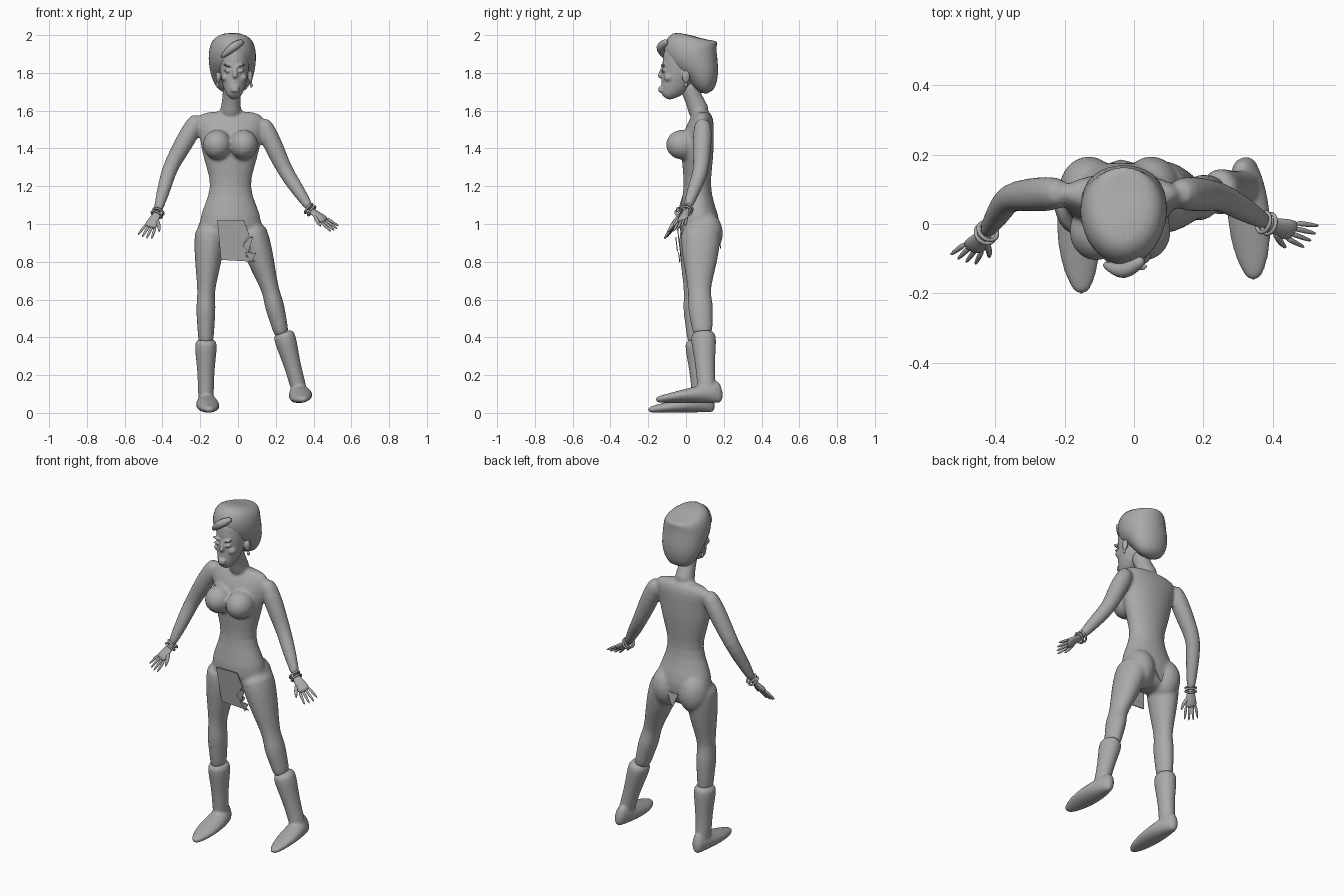
import bpy, bmesh, math
from mathutils import Vector, Matrix

cube = bpy.data.objects.get("Cube")
if cube:
    bpy.data.objects.remove(cube, do_unlink=True)

grey = bpy.data.materials.new("clay_grey")
grey.use_nodes = True
grey.diffuse_color = (0.4, 0.4, 0.4, 1)
grey.node_tree.nodes["Principled BSDF"].inputs["Base Color"].default_value = grey.diffuse_color


def loft(bm, rings, sides=12, across=(1, 0, 0)):
    """Skin ellipses given as (centre, radius across, other radius) along their path."""
    centres = [Vector(ring[0]) for ring in rings]
    last = len(rings) - 1
    loops = []
    for i, (centre, ring) in enumerate(zip(centres, rings)):
        along = (centres[min(i + 1, last)] - centres[max(i - 1, 0)]).normalized()
        u = Vector(across)
        u = (u - along * u.dot(along)).normalized()
        v = along.cross(u)
        angles = [math.tau * k / sides for k in range(sides)]
        loops.append([bm.verts.new(centre + u * ring[1] * math.cos(angle)
                                   + v * ring[-1] * math.sin(angle)) for angle in angles])
    for lower, upper in zip(loops, loops[1:]):
        for k in range(sides):
            n = (k + 1) % sides
            bm.faces.new((lower[k], lower[n], upper[n], upper[k]))
    bm.faces.new(loops[0][::-1])
    bm.faces.new(loops[-1])
    return [vert for loop in loops for vert in loop]


def stack(bm, x, rows, sides=16):
    """Loft upright through rows of (z, y, half width, half depth)."""
    loft(bm, [((x, y, z), width, depth) for z, y, width, depth in rows], sides)


def limb(bm, joints, radii, depth=1, sides=12, across=(1, 0, 0)):
    """Loft along straight bones, spreading the radii evenly over each bone."""
    rings = []
    for start, end, bone in zip(joints, joints[1:], radii):
        for i, radius in enumerate(bone):
            centre = Vector(start).lerp(Vector(end), i / (len(bone) - 1))
            if not rings or (centre - rings[-1][0]).length > 0.001:
                rings.append((centre, radius, radius * depth))
    loft(bm, rings, sides, across)


def ball(bm, centre, radii, tilt=0):
    matrix = (Matrix.Translation(centre) @ Matrix.Rotation(tilt, 4, 'Y')
              @ Matrix.Diagonal((*radii, 1)))
    bmesh.ops.create_uvsphere(bm, u_segments=14, v_segments=9, radius=1, matrix=matrix)


def finish(name, bm, smooth=True, voxel=0):
    """Turn the mesh into an object, rounded and optionally fused into one skin."""
    bmesh.ops.recalc_face_normals(bm, faces=bm.faces)
    mesh = bpy.data.meshes.new(name)
    bm.to_mesh(mesh)
    bm.free()
    mesh.materials.append(grey)
    part = bpy.data.objects.new(name, mesh)
    bpy.context.collection.objects.link(part)
    if smooth:
        mesh.shade_smooth()
        part.modifiers.new("round", 'SUBSURF').levels = 1
    if voxel:
        fuse = part.modifiers.new("fuse", 'REMESH')
        fuse.mode, fuse.voxel_size, fuse.use_smooth_shade = 'VOXEL', voxel, True
        part.modifiers.new("soften", 'SMOOTH').iterations = 3
    return part


# Body: torso, neck, bust and buttocks
right_wrist, left_wrist = Vector((-.43, -.03, 1.05)), Vector((.39, 0, 1.07))
body = bmesh.new()
stack(body, -.04, [(1.6, .09, .14, .04), (1.56, .09, .19, .06), (1.5, .07, .17, .08),
                   (1.4, .06, .16, .09), (1.3, .06, .13, .08), (1.2, .06, .1, .07),
                   (1.1, .06, .14, .09), (1, .07, .18, .12), (.9, .08, .15, .09),
                   (.86, .08, .1, .05)])
limb(body, [(-.03, 0, 1.76), (-.04, .08, 1.57)], [(.05, .05, .05, .07)])
for side in (-1, 1):
    ball(body, (-.04 + side * .07, -.02, 1.42), (.08, .09, .08))
    ball(body, (-.04 + side * .09, .1, .95), (.09, .1, .12))

# Legs and arms, joined into the body skin
thigh, calf = (.085, .085, .075, .06, .045), (.045, .055, .05, .045, .04)
limb(body, [(-.145, .07, 1), (-.17, .045, .63), (-.17, .06, .35)], [thigh, calf], 1.25)
limb(body, [(.06, .08, 1), (.175, .07, .64), (.235, .09, .4)], [thigh, calf], 1.3)
upper_arm, forearm = (.045, .054, .05, .042), (.042, .04, .032, .023)
limb(body, [(-.2, .09, 1.58), (-.36, .08, 1.3), right_wrist], [upper_arm, forearm])
limb(body, [(.12, .09, 1.56), (.25, .08, 1.28), left_wrist], [upper_arm, forearm])
finish("body", body, voxel=.01)


# Boots: a cuffed shaft and a long tapering foot with a flat sole
def boot(name, cuff, ankle, heel, roll):
    bm = bmesh.new()
    steps = 8
    rings = []
    for i in range(steps + 1):
        t = i / steps
        width = .065 * math.sqrt(math.sin(math.pi * (.04 + .94 * t)))
        height = .065 - .05 * t
        rings.append(((.02 * t, -.36 * t, height), width, height))
    place = Matrix.Translation(heel) @ Matrix.Rotation(roll, 4, 'Y')
    bmesh.ops.transform(bm, matrix=place, verts=loft(bm, rings))
    limb(bm, [cuff, ankle], [(.063, .06, .052, .046, .044, .044)], 1.15)
    finish(name, bm, voxel=.008)


boot("right_boot", (-.17, .06, .4), (-.17, .08, .06), (-.17, .155, 0), 0)
boot("left_boot", (.236, .09, .44), (.33, .11, .1), (.33, .195, .05), -.2)


# Hands: palm, four spread fingers, thumb and a pair of bangles
def hand(side_name, wrist, tip, across):
    bm = bmesh.new()
    reach = Vector(tip) - wrist
    u = Vector(across)
    u = (u - reach * u.dot(reach) / reach.length_squared).normalized()

    def at(forward, sideways):
        return wrist + reach * forward + u * sideways

    limb(bm, [at(-.1, 0), at(.55, 0)], [(.022, .026, .036, .036)], .5, 10, u)
    for finger in (-1.5, -.5, .5, 1.5):
        length = 1 - .05 * abs(finger)
        spread = .018 * finger
        limb(bm, [at(.45, spread), at(length, spread * 1.5)], [(.01, .009, .005)], 1, 6, u)
    limb(bm, [at(.15, .01), at(.38, .045), at(.6, .06)], [(.014, .012), (.012, .006)], 1, 6, u)
    finish(side_name + "_hand", bm)
    for i in range(2):
        bpy.ops.mesh.primitive_torus_add(
            major_radius=.03, minor_radius=.006, major_segments=16, minor_segments=6,
            location=at(-.12 * i, 0), rotation=reach.to_track_quat('Z', 'Y').to_euler())
        bangle = bpy.context.object
        bangle.name = side_name + "_bangle"
        bangle.data.materials.append(grey)
        bangle.data.shade_smooth()


hand("right", right_wrist, (-.5, -.11, .92), (.8, -.35, -.3))
hand("left", left_wrist, (.525, -.04, .965), (-.4, -.75, -.4))

# Head: tapering face with nose, lips, eyes, brows, cheeks and ears
head = bmesh.new()
stack(head, -.02, [(1.67, -.115, .024, .024), (1.69, -.1, .042, .045), (1.73, -.06, .062, .08),
                   (1.8, -.04, .078, .09), (1.88, -.02, .084, .11), (1.94, 0, .08, .1)])
limb(head, [(-.015, -.12, 1.84), (-.015, -.142, 1.77)], [(.009, .011, .018)], 1, 8)
for z in (1.705, 1.72):
    ball(head, (-.015, -.133, z), (.026, .016, .008))
for side in (-1, 1):
    ball(head, (-.02 + side * .037, -.12, 1.81), (.02, .013, .007), -side * .15)
    ball(head, (-.02 + side * .038, -.122, 1.84), (.027, .014, .006), -side * .25)
    ball(head, (-.02 + side * .045, -.09, 1.775), (.025, .028, .022))
    ball(head, (-.02 + side * .085, 0, 1.78), (.014, .022, .034))
    ball(head, (-.02 + side * .09, 0, 1.735), (.01, .01, .015))
finish("head", head, voxel=.006)

# Hair: swept-back cap with a front curl
hair = bmesh.new()
stack(hair, -.03, [(1.69, .115, .055, .03), (1.74, .1, .1, .07), (1.8, .09, .12, .09),
                   (1.85, .06, .127, .12), (1.9, .03, .13, .147), (1.95, .02, .12, .15),
                   (1.985, .02, .1, .12), (2, .025, .06, .075)])
finish("hair", hair)
curl = bmesh.new()
limb(curl, [(.03, -.1, 1.97), (-.03, -.14, 1.935), (-.09, -.115, 1.88)],
     [(.014, .024, .026), (.026, .02, .008)], 1, 8, (0, 1, 0))
finish("hair_curl", curl)

# Torn loincloth: front panel with a ragged edge, loose flaps and a rear scrap
panel = [(-.11, 1.02), (.03, 1.02), (.06, .94), (.03, .9), (.07, .87), (.04, .83),
         (.09, .8), (-.09, .81)]
upper_flap = [(.025, .885), (.06, .93), (.08, .93), (.055, .855)]
lower_flap = [(.04, .85), (.095, .845), (.07, .795)]
rear_scrap = [(-.07, .95), (0, .95), (-.02, .9), (-.04, .87)]
cloth = bmesh.new()
for outline, top_y in ((panel, -.05), (upper_flap, -.06), (lower_flap, -.06), (rear_scrap, .17)):
    cloth.faces.new([cloth.verts.new((x, top_y + (1 - z) * .12, z)) for x, z in outline])
finish("loincloth", cloth, smooth=False).modifiers.new("thickness", 'SOLIDIFY').thickness = .005
